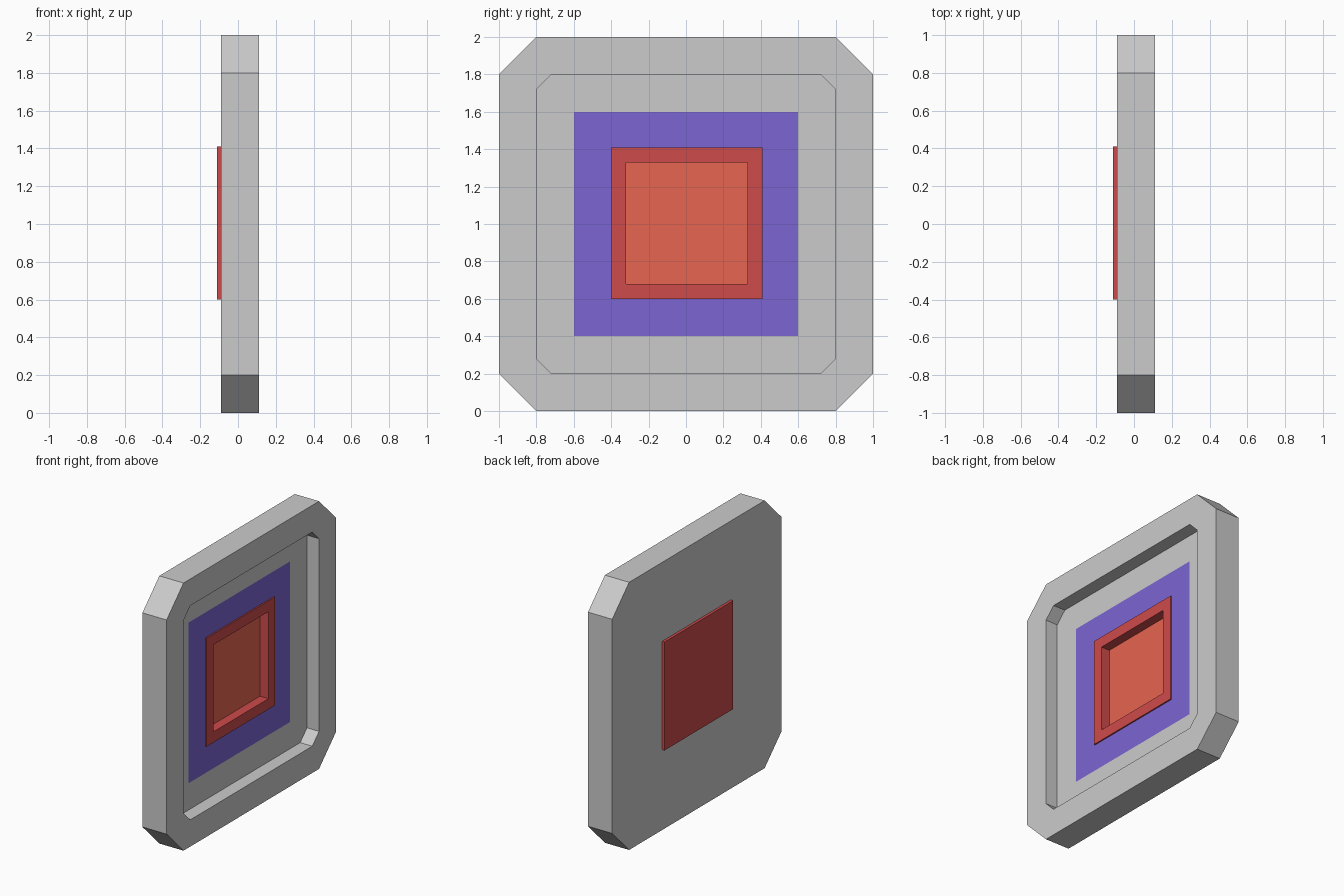
import bpy, bmesh

if "Cube" in bpy.data.objects:
    bpy.data.objects.remove(bpy.data.objects["Cube"])


def paint(name, color):
    mat = bpy.data.materials.new(name)
    mat.diffuse_color = (*color, 1)
    mat.use_nodes = True
    mat.node_tree.nodes["Principled BSDF"].inputs["Base Color"].default_value = mat.diffuse_color
    return mat


def outline(x, half, cut, cy=0.0, cz=1.0):
    """Square in the yz plane with corners cut off (plain square if cut is 0)."""
    if cut:
        a, b = half, half - cut
        pts = [(a, -b), (a, b), (b, a), (-b, a), (-a, b), (-a, -b), (-b, -a), (b, -a)]
    else:
        # corners doubled so it can join an eight-sided outline; merged later
        a = half
        pts = [(a, -a), (a, a), (a, a), (-a, a), (-a, a), (-a, -a), (-a, -a), (a, -a)]
    return [(x, cy + y, cz + z) for y, z in pts]


def loft(name, loops, mat=None, cap_back=False, cap_front=False):
    """Join successive outlines with faces, closing the ends if asked."""
    bm = bmesh.new()
    rings = [[bm.verts.new(p) for p in loop] for loop in loops]
    for a, b in zip(rings, rings[1:]):
        for i in range(8):
            j = (i + 1) % 8
            bm.faces.new((a[i], a[j], b[j], b[i]))
    if cap_back:
        bm.faces.new(rings[0][::-1])
    if cap_front:
        bm.faces.new(rings[-1])
    bmesh.ops.remove_doubles(bm, verts=bm.verts[:], dist=1e-5)
    mesh = bpy.data.meshes.new(name)
    bm.to_mesh(mesh)
    bm.free()
    obj = bpy.data.objects.new(name, mesh)
    bpy.context.collection.objects.link(obj)
    if mat:
        mesh.materials.append(mat)
    return obj


purple = paint("purple", (0.20, 0.13, 0.65))
red = paint("red", (0.62, 0.07, 0.07))
orange = paint("orange", (0.80, 0.13, 0.08))

# Grey plate with cut corners and a shallow tray in its right side
loft("plate", [outline(-0.09, 1.0, 0.2), outline(0.11, 1.0, 0.2),
               outline(0.11, 0.8, 0.08), outline(0.01, 0.8, 0.08),
               outline(0.01, 0.6, 0)], cap_back=True)

# Purple panel flush with the tray floor, open behind the red block
loft("panel", [outline(0.01, 0.6, 0), outline(0.01, 0.4, 0)], purple)

# Red block through the plate, with a square pocket
c = dict(cy=0.005, cz=1.005)
loft("block", [outline(-0.11, 0.405, 0, **c), outline(0.02, 0.405, 0, **c),
               outline(0.02, 0.325, 0, **c), outline(-0.05, 0.325, 0, **c)],
     red, cap_back=True)

# Lighter pocket floor
loft("pocket_floor", [outline(-0.05, 0.325, 0, **c), outline(-0.05, 0.1, 0, **c)],
     orange, cap_front=True)
